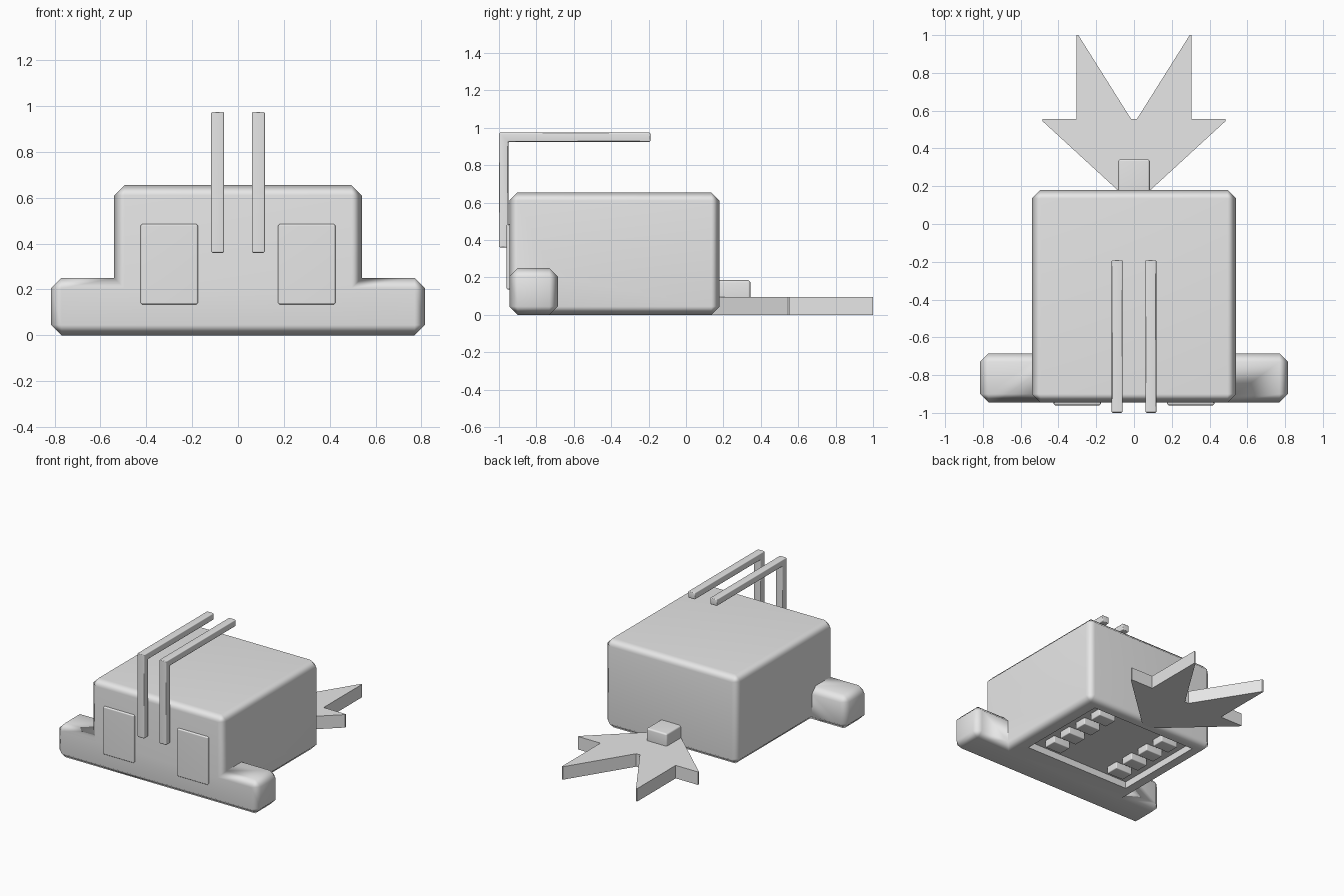
import bpy, bmesh
from mathutils import Vector

if "Cube" in bpy.data.objects:
    bpy.data.objects.remove(bpy.data.objects["Cube"])

grey = bpy.data.materials.new("plain_grey")
grey.diffuse_color = (0.8, 0.8, 0.8, 1)
grey.use_nodes = True
grey.node_tree.nodes["Principled BSDF"].inputs["Base Color"].default_value = grey.diffuse_color


def finish(name, bm, bevel=0.0, convex_only=False):
    """Bevel the sharp edges, then turn the bmesh into an object."""
    bmesh.ops.recalc_face_normals(bm, faces=bm.faces)
    if bevel:
        edges = [e for e in bm.edges if e.calc_face_angle(0) > 0.3
                 and (e.is_convex or not convex_only)]
        bmesh.ops.bevel(bm, geom=edges, offset=bevel, segments=1,
                        affect='EDGES', clamp_overlap=False)
        bmesh.ops.recalc_face_normals(bm, faces=bm.faces)
    me = bpy.data.meshes.new(name)
    bm.to_mesh(me)
    bm.free()
    me.materials.append(grey)
    ob = bpy.data.objects.new(name, me)
    bpy.context.collection.objects.link(ob)
    return ob


def smooth(ob):
    bpy.ops.object.select_all(action='DESELECT')
    bpy.context.view_layer.objects.active = ob
    ob.select_set(True)
    bpy.ops.object.shade_smooth_by_angle(angle=1.1)
    mod = ob.modifiers.new("even_shading", 'WEIGHTED_NORMAL')
    mod.keep_sharp = True


def box(name, lo, hi, bevel=0.0):
    bm = bmesh.new()
    bmesh.ops.create_cube(bm, size=1)
    for v in bm.verts:
        v.co = [(a + b) / 2 + c * (b - a) for a, b, c in zip(lo, hi, v.co)]
    return finish(name, bm, bevel)


def prism(name, points, direction, bevel):
    """Extrude a closed flat outline."""
    bm = bmesh.new()
    face = bm.faces.new([bm.verts.new(p) for p in points])
    ext = bmesh.ops.extrude_face_region(bm, geom=[face])
    moved = [g for g in ext["geom"] if isinstance(g, bmesh.types.BMVert)]
    bmesh.ops.translate(bm, verts=moved, vec=Vector(direction))
    return finish(name, bm, bevel)


# Body and front claws as one solid: boundary faces of a small block grid
grid = ([-0.815, -0.54, 0.54, 0.815], [-0.945, -0.685, 0.18], [0, 0.25, 0.655])
cells = {(i, j, k) for i in range(3) for j in range(2) for k in range(2)
         if i == 1 or (j == 0 and k == 0)}
bm = bmesh.new()
for c in cells:
    for axis in range(3):
        u, w = (axis + 1) % 3, (axis + 2) % 3
        for side in (0, 1):
            n = list(c)
            n[axis] += 2 * side - 1
            if tuple(n) in cells:
                continue
            quad = []
            for du, dw in ((0, 0), (1, 0), (1, 1), (0, 1)):
                p = list(c)
                p[axis] += side
                p[u] += du
                p[w] += dw
                quad.append(bm.verts.new([grid[a][p[a]] for a in range(3)]))
            bm.faces.new(quad)
bmesh.ops.remove_doubles(bm, verts=bm.verts, dist=0.001)
bmesh.ops.recalc_face_normals(bm, faces=bm.faces)
bmesh.ops.dissolve_limit(bm, angle_limit=0.02, verts=bm.verts, edges=bm.edges)
body = finish("body", bm, 0.045, convex_only=True)

# Shallow recess in the underside
cutter = box("recess_cutter", (-0.43, -0.6, -0.1), (0.43, 0.1, 0.05))
cutter.hide_render = True
cut = body.modifiers.new("recess", 'BOOLEAN')
cut.operation = 'DIFFERENCE'
cut.solver = 'EXACT'
cut.object = cutter
bpy.context.view_layer.objects.active = body
bpy.ops.object.modifier_apply(modifier="recess")
bpy.data.objects.remove(cutter)
smooth(body)

for s, side in ((-1, "left"), (1, "right")):
    # Eye plate
    x = sorted((s * 0.175, s * 0.425))
    smooth(box("eye_" + side, (x[0], -0.96, 0.135), (x[1], -0.93, 0.485), 0.007))

    # Antenna: bent bar rising in front and running back over the body
    bar = [(-1, 0.36), (-0.95, 0.36), (-0.95, 0.925), (-0.19, 0.925),
           (-0.19, 0.975), (-1, 0.975)]
    smooth(prism("antenna_" + side, [(s * 0.06, y, z) for y, z in bar],
                 (s * 0.058, 0, 0), 0.006))

    # Row of four short legs in the recess
    for i in range(4):
        y = -0.16 * i
        x = sorted((s * 0.205, s * 0.345))
        smooth(box(f"leg_{side}_{i + 1}", (x[0], y - 0.05, 0),
                   (x[1], y + 0.05, 0.07), 0.007))

# Tail fan
half = [(0.485, 0.545), (0.485, 0.555), (0.305, 0.555), (0.305, 1.0),
        (0.295, 1.0), (0.015, 0.555)]
outline = [(0, 0.1)] + half + [(-x, y) for x, y in reversed(half)]
prism("tail_fan", [(x, y, 0) for x, y in outline], (0, 0, 0.095), 0)

# Tail joint
smooth(box("tail_joint", (-0.085, 0.12, 0.06), (0.085, 0.345, 0.185), 0.012))
